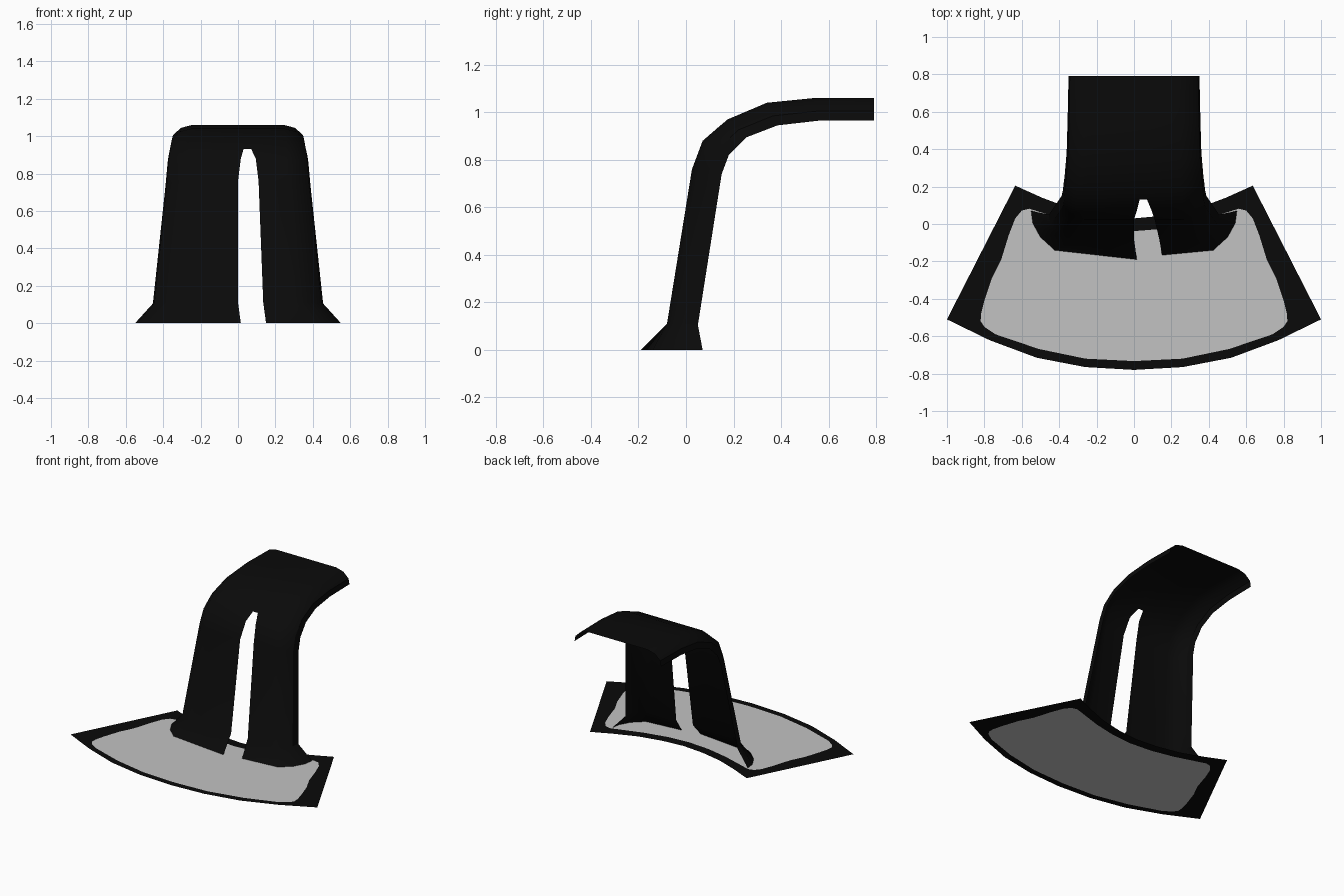
import bpy, bmesh

if "Cube" in bpy.data.objects:
    bpy.data.objects.remove(bpy.data.objects["Cube"])


def material(name, value):
    m = bpy.data.materials.new(name)
    m.diffuse_color = (value, value, value, 1)
    m.use_nodes = True
    m.node_tree.nodes["Principled BSDF"].inputs["Base Color"].default_value = m.diffuse_color
    return m


black = material("black", 0.003)
grey = material("light grey", 0.54)


def finish(bm, name, mat):
    mesh = bpy.data.meshes.new(name)
    bm.to_mesh(mesh)
    bm.free()
    mesh.materials.append(mat)
    ob = bpy.data.objects.new(name, mesh)
    bpy.context.collection.objects.link(ob)
    return ob


def mirrored(half):
    """Closed loop from a right half that starts and ends on x = 0."""
    return half + [(-x, y) for x, y in reversed(half[1:-1])]


def flat_plate(name, loops, mat):
    bm = bmesh.new()
    for loop in loops:
        vs = [bm.verts.new((x, y, 0)) for x, y in loop]
        for i, v in enumerate(vs):
            bm.edges.new((v, vs[i - 1]))
    bmesh.ops.triangle_fill(bm, use_beauty=True, edges=bm.edges[:], normal=(0, 0, 1))
    for f in bm.faces:
        f.normal_update()
        if f.normal.z < 0:
            f.normal_flip()
    return finish(bm, name, mat)


# Fan-shaped base: black rim around a grey panel
rim = mirrored([(0, -.78), (.26, -.765), (.52, -.715), (.77, -.622), (1, -.51),
                (.635, .205), (.49, .14), (.33, .08), (.165, .045), (0, .03)])
panel = mirrored([(0, -.733), (.26, -.72), (.51, -.668), (.74, -.59), (.80, -.55),
                  (.82, -.52), (.818, -.48), (.80, -.41), (.76, -.29), (.71, -.19),
                  (.67, -.06), (.635, .03), (.60, .072), (.56, .082), (.49, .06),
                  (.33, .01), (.165, -.025), (0, -.038)])
flat_plate("base_rim", [rim, panel], black)
flat_plate("base_panel", [panel], grey)

# Upright shell rows: front (y, z), rear edge (y, z), half width, slot left, slot right
rows = [
    (-.19, 0, .07, 0, .55, .015, .15),
    (-.08, .11, .05, .105, .455, 0, .135),
    (.025, .76, .15, .74, .387, 0, .11),
    (.07, .88, .18, .82, .38, .015, .095),
    (.13, .932, .22, .86, .376, .03, .07),
    (.175, .97, .255, .895, .371, .03, .07),
    (.34, 1.04, .385, .945, .36, .03, .07),
    (.54, 1.06, .56, .965, .355, .03, .07),
    (.79, 1.06, .79, .965, .35, .03, .07),
]
slot_top = 4
# Rounded side of the section: (fraction of half width, fraction of depth)
foot_side = [(1, 1), (.985, .75), (.91, .46), (.77, .19)]
body_side = [(1, 1), (.98, .58), (.86, .17), (.69, 0)]

bm = bmesh.new()
grid = []
for i, (fy, fz, ry, rz, w, sl, sr) in enumerate(rows):
    side = foot_side if i == 0 else body_side
    half = [(a * w, d) for a, d in side]
    slot_depth = .09 if i == 0 else 0
    section = [(-x, d) for x, d in half] + [(sl, 0), (sr, slot_depth)] + half[::-1]
    grid.append([bm.verts.new((x, fy + (ry - fy) * d, fz + (rz - fz) * d))
                 for x, d in section])
for i in range(len(grid) - 1):
    for j in range(len(grid[0]) - 1):
        if j == 4 and i < slot_top:
            continue  # open slot between the two legs
        bm.faces.new((grid[i][j], grid[i][j + 1], grid[i + 1][j + 1], grid[i + 1][j]))
shell = finish(bm, "curved_upright", black)

bpy.context.view_layer.objects.active = shell
shell.select_set(True)
bpy.ops.object.shade_smooth_by_angle()
